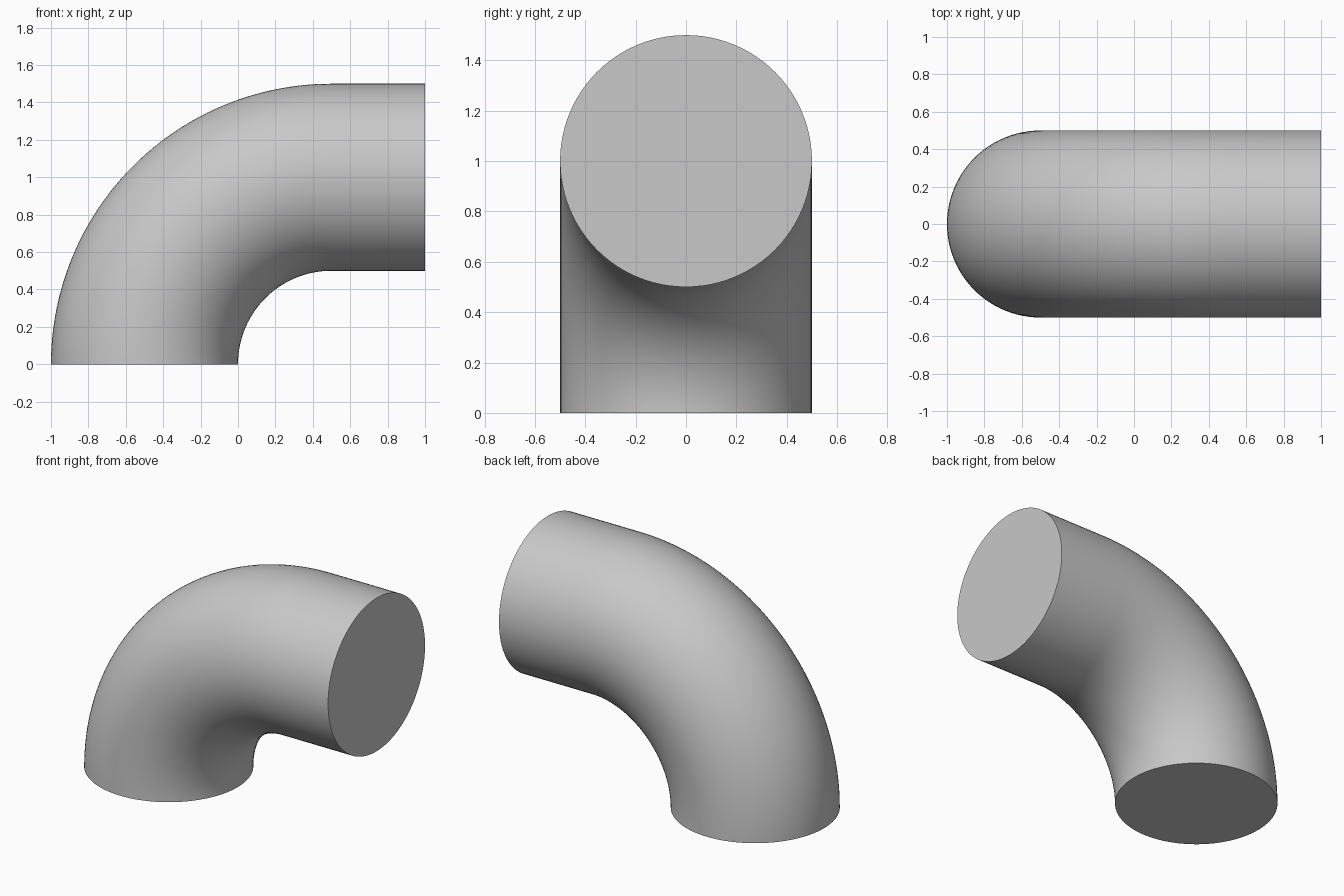
import bpy, bmesh
from math import sin, cos, pi, radians
from mathutils import Vector

cube = bpy.data.objects.get("Cube")
if cube:
    bpy.data.objects.remove(cube, do_unlink=True)

SIDES, BEND_STEPS = 96, 48
TUBE_R, BEND_R = 0.5, 1.0
BEND_CENTRE = Vector((0.5, 0, 0))

# Plain grey material
grey = bpy.data.materials.new("grey")
grey.use_nodes = True
colour = (0.58, 0.58, 0.58, 1)
grey.diffuse_color = colour
grey.node_tree.nodes["Principled BSDF"].inputs["Base Color"].default_value = colour

bm = bmesh.new()


def ring(centre, outward):
    """Circle of vertices around centre; outward points away from the bend."""
    return [bm.verts.new(centre + outward * (TUBE_R * cos(a)) + Vector((0, TUBE_R * sin(a), 0)))
            for a in (2 * pi * i / SIDES for i in range(SIDES))]


# Quarter bend, then a short straight run
rings = []
for step in range(BEND_STEPS + 1):
    t = pi / 2 * step / BEND_STEPS
    outward = Vector((-cos(t), 0, sin(t)))
    rings.append(ring(BEND_CENTRE + outward * BEND_R, outward))
rings.append(ring(Vector((1, 0, BEND_R)), Vector((0, 0, 1))))

# Skin and flat end caps
for a, b in zip(rings, rings[1:]):
    for i in range(SIDES):
        j = (i + 1) % SIDES
        bm.faces.new((a[i], a[j], b[j], b[i]))
bm.faces.new(rings[0])
bm.faces.new(rings[-1])
bmesh.ops.recalc_face_normals(bm, faces=bm.faces[:])

mesh = bpy.data.meshes.new("pipe_elbow")
bm.to_mesh(mesh)
bm.free()
mesh.materials.append(grey)
elbow = bpy.data.objects.new("pipe_elbow", mesh)
bpy.context.collection.objects.link(elbow)

# Smooth skin, sharp rims
bpy.ops.object.select_all(action="DESELECT")
elbow.select_set(True)
bpy.context.view_layer.objects.active = elbow
bpy.ops.object.shade_smooth_by_angle(angle=radians(30))
